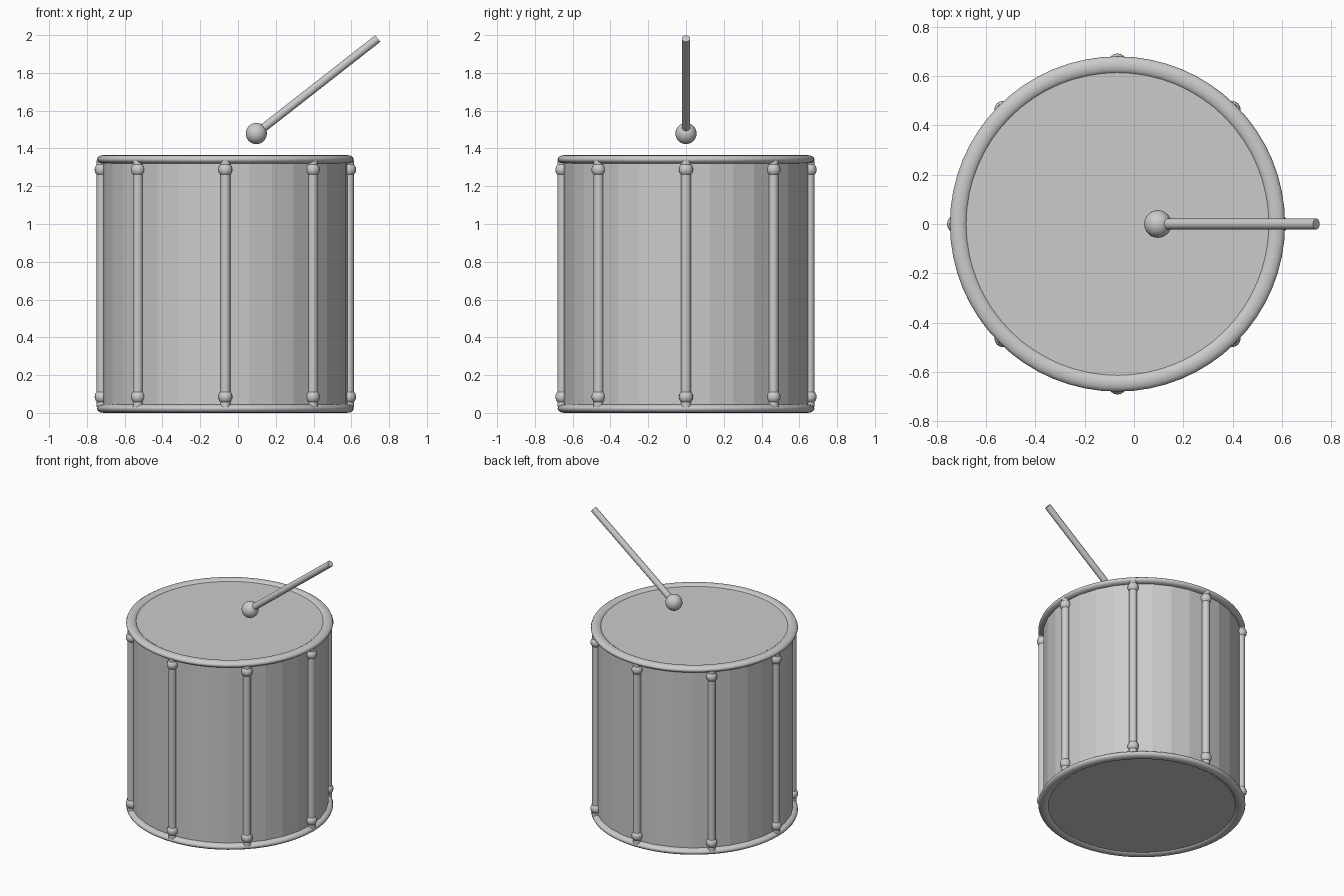
import bpy, math
from mathutils import Vector

if "Cube" in bpy.data.objects:
    bpy.data.objects.remove(bpy.data.objects["Cube"])

CX = -0.067  # drum axis

def mat(name, c):
    m = bpy.data.materials.new(name)
    m.diffuse_color = (*c, 1)
    m.use_nodes = True
    m.node_tree.nodes["Principled BSDF"].inputs["Base Color"].default_value = m.diffuse_color
    return m

GREY = mat("light grey", (0.6, 0.6, 0.6))

def finish(name, smooth=True):
    o = bpy.context.object
    o.name = name
    o.data.materials.append(GREY)
    if smooth:
        bpy.ops.object.shade_smooth_by_angle(angle=math.radians(40))
    return o

def cylinder(name, a, b, r, sides, smooth=True):
    a, b = Vector(a), Vector(b)
    d = b - a
    bpy.ops.mesh.primitive_cylinder_add(vertices=sides, radius=r, depth=d.length, location=(a + b) / 2,
                                        rotation=d.to_track_quat('Z', 'Y').to_euler())
    return finish(name, smooth)

def ball(name, p, r, seg=24, rings=16):
    bpy.ops.mesh.primitive_uv_sphere_add(segments=seg, ring_count=rings, radius=r, location=p)
    return finish(name)

def hoop(name, z):
    # flattened ring around the shell edge
    bpy.ops.mesh.primitive_torus_add(major_segments=64, minor_segments=12, major_radius=0.645,
                                     minor_radius=0.035, location=(CX, 0, z))
    o = finish(name)
    o.scale.z = 0.65
    return o

# Shell with flat facets
cylinder("shell", (CX, 0, 0.02), (CX, 0, 1.345), 0.648, 32, False)

# Drum heads and hoops
hoop("top_hoop", 1.342)
hoop("bottom_hoop", 0.023)
cylinder("top_head", (CX, 0, 1.335), (CX, 0, 1.352), 0.63, 64)
cylinder("bottom_head", (CX, 0, 0.012), (CX, 0, 0.03), 0.63, 64)

# Tension rods with a ball near each end
for i in range(8):
    a = i * math.pi / 4
    x, y = CX + 0.655 * math.cos(a), 0.655 * math.sin(a)
    cylinder(f"rod_{i}", (x, y, 0.03), (x, y, 1.335), 0.026, 16)
    for tag, z in (("lower", 0.085), ("upper", 1.288)):
        ball(f"{tag}_rod_ball_{i}", (x, y, z), 0.037, 16, 12)

# Drumstick
cylinder("stick_shaft", (0.097, 0, 1.479), (0.74, 0, 1.982), 0.022, 20)
ball("stick_tip", (0.097, 0, 1.479), 0.056)
